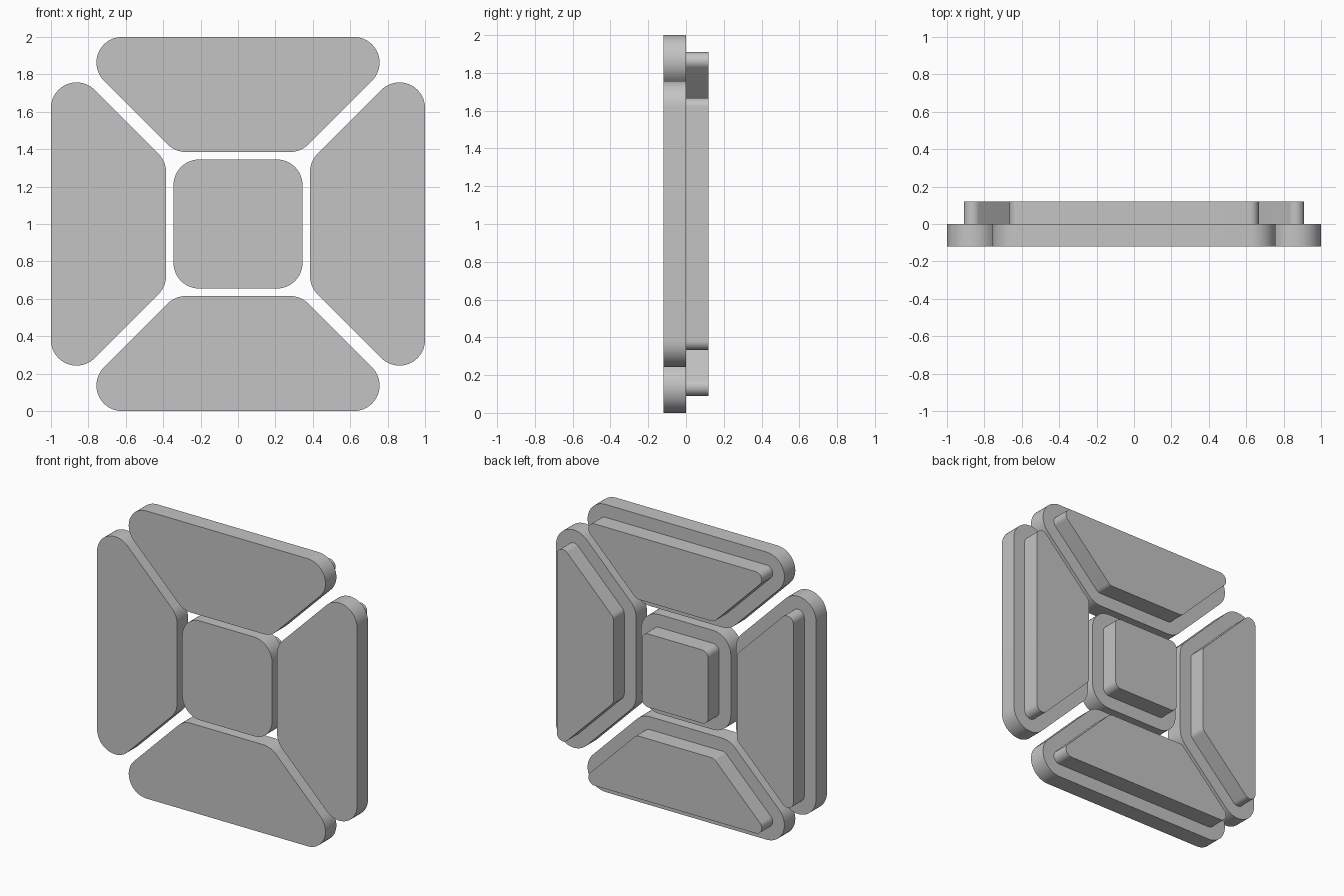
import bpy
import bmesh
import math
from mathutils import Matrix, Vector

cube = bpy.data.objects.get("Cube")
if cube:
    bpy.data.objects.remove(cube, do_unlink=True)

CORNER = 0.137   # corner radius of the front plates
INSET = 0.09     # margin of the back plates
DEPTH = 0.12     # thickness of one plate

grey = bpy.data.materials.new("plain_grey")
grey.use_nodes = True
colour = (0.55, 0.55, 0.55, 1)
grey.diffuse_color = colour
grey.node_tree.nodes["Principled BSDF"].inputs["Base Color"].default_value = colour


def rounded_outline(centres, radius, step=math.radians(7.5)):
    """Counter-clockwise convex outline with an arc around each corner centre."""
    points = []
    for i, c in enumerate(centres):
        before = c - centres[i - 1]
        after = centres[(i + 1) % len(centres)] - c
        start = math.atan2(before.y, before.x) - math.pi / 2
        turn = (math.atan2(after.y, after.x) - math.pi / 2 - start) % math.tau
        count = round(turn / step)
        for k in range(count + 1):
            a = start + turn * k / count
            points.append(c + radius * Vector((math.cos(a), math.sin(a))))
    return points


def plate(name, centres, radius, y, turn):
    """Extruded rounded plate, turned about the middle of the model."""
    bm = bmesh.new()
    face = bm.faces.new([bm.verts.new((p.x, y, p.y))
                         for p in rounded_outline(centres, radius)])
    extruded = bmesh.ops.extrude_face_region(bm, geom=[face], use_keep_orig=True)
    moved = [g for g in extruded["geom"] if isinstance(g, bmesh.types.BMVert)]
    bmesh.ops.translate(bm, verts=moved, vec=(0, DEPTH, 0))
    bmesh.ops.recalc_face_normals(bm, faces=bm.faces)
    bm.transform(Matrix.Translation((0, 0, 1)) @ Matrix.Rotation(turn, 4, 'Y'))
    mesh = bpy.data.meshes.new(name)
    bm.to_mesh(mesh)
    bm.free()
    mesh.materials.append(grey)
    obj = bpy.data.objects.new(name, mesh)
    bpy.context.collection.objects.link(obj)
    bpy.ops.object.select_all(action='DESELECT')
    bpy.context.view_layer.objects.active = obj
    obj.select_set(True)
    bpy.ops.object.shade_smooth_by_angle(angle=math.radians(30))


def tile(name, corners, turn=0):
    """Front plate with a smaller plate behind it."""
    centres = [Vector(c) for c in corners]
    plate(name + "_front_plate", centres, CORNER, -DEPTH, turn)
    plate(name + "_back_plate", centres, CORNER - INSET, 0, turn)


# Square tile in the middle
h = 0.345 - CORNER
tile("centre", [(-h, -h), (h, -h), (h, h), (-h, h)])

# Four trapezoid tiles around it
trapezoid = [(-0.279, 0.522), (0.279, 0.522), (0.62, 0.863), (-0.62, 0.863)]
for i, side in enumerate(("top", "left", "bottom", "right")):
    tile(side, trapezoid, i * math.pi / 2)
